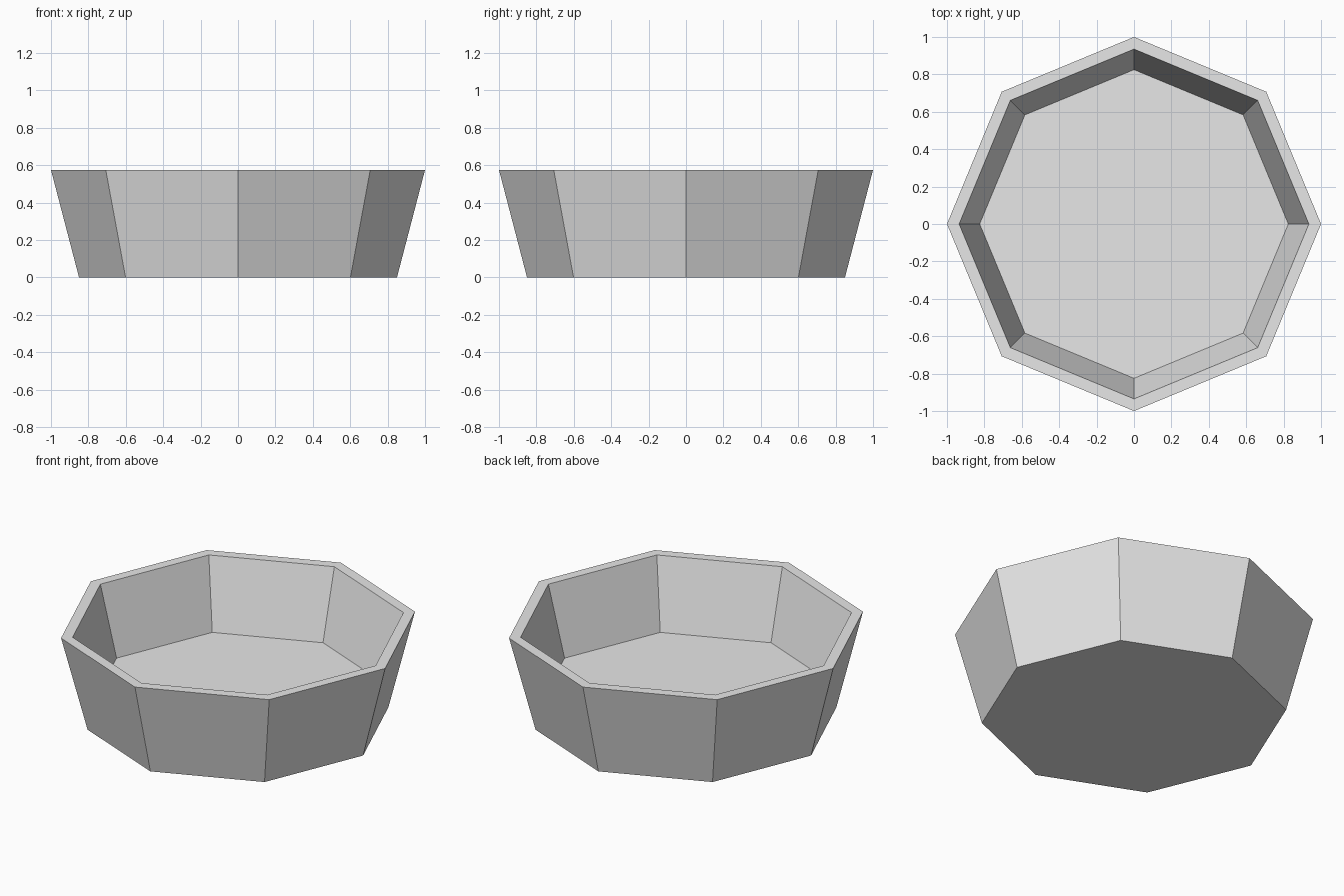
import bpy
import bmesh
from math import cos, sin, pi

cube = bpy.data.objects.get("Cube")
if cube:
    bpy.data.objects.remove(cube, do_unlink=True)

SIDES = 8

# Plain grey material
grey = bpy.data.materials.new("light_grey")
grey.use_nodes = True
colour = (0.8, 0.8, 0.8, 1.0)
grey.diffuse_color = colour
grey.node_tree.nodes["Principled BSDF"].inputs["Base Color"].default_value = colour

# Wall profile as (radius, height): outer foot, outer rim, inner rim, inner floor
profile = [(0.85, 0.0), (1.0, 0.575), (0.935, 0.575), (0.825, 0.15)]

bm = bmesh.new()
rings = [
    [bm.verts.new((r * cos(2 * pi * i / SIDES), r * sin(2 * pi * i / SIDES), z))
     for i in range(SIDES)]
    for r, z in profile
]

# Flat wall panels and rim between neighbouring rings
for low, high in zip(rings, rings[1:]):
    for i in range(SIDES):
        j = (i + 1) % SIDES
        bm.faces.new((low[i], low[j], high[j], high[i]))

# Underside and inner floor
bm.faces.new(rings[0][::-1])
bm.faces.new(rings[-1])
bmesh.ops.recalc_face_normals(bm, faces=bm.faces)

mesh = bpy.data.meshes.new("octagonal_bowl")
bm.to_mesh(mesh)
bm.free()
mesh.materials.append(grey)
bowl = bpy.data.objects.new("octagonal_bowl", mesh)
bpy.context.collection.objects.link(bowl)
